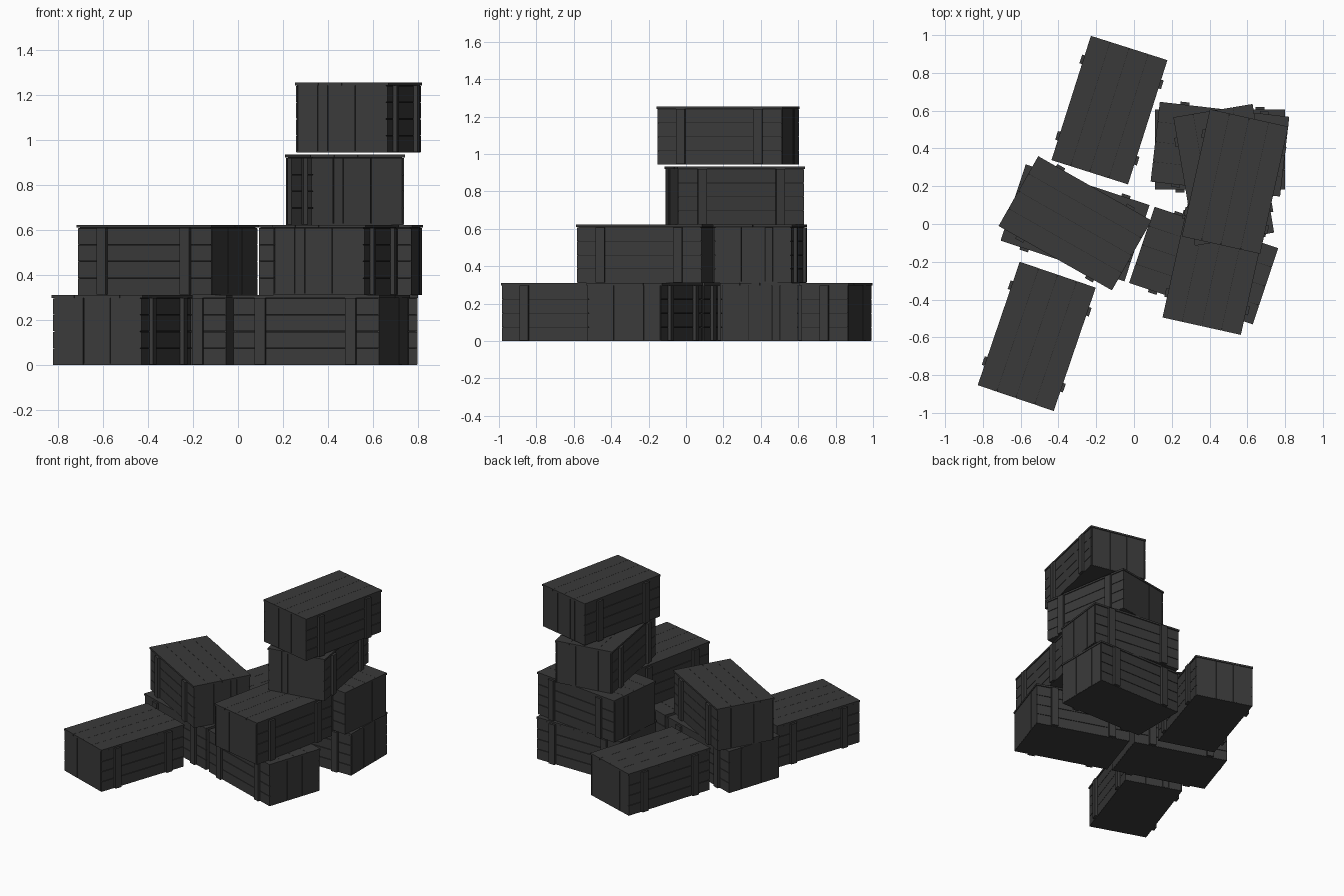
import bpy, bmesh
from math import radians
from mathutils import Matrix, Vector

cube = bpy.data.objects.get("Cube")
if cube:
    bpy.data.objects.remove(cube, do_unlink=True)


def make_material(name, rgb):
    mat = bpy.data.materials.new(name)
    mat.use_nodes = True
    mat.diffuse_color = (*rgb, 1)
    mat.node_tree.nodes["Principled BSDF"].inputs["Base Color"].default_value = (*rgb, 1)
    return mat


wood = make_material("charcoal wood", (0.042, 0.042, 0.042))
gap = make_material("dark gaps", (0.012, 0.012, 0.012))

L, W, H = 0.69, 0.425, 0.311     # lid footprint and overall height
BL, BW = L - 0.008, W - 0.008    # boarded body footprint
LID = 0.014                      # lid thickness
T, G = 0.007, 0.003              # board thickness and gap


def box(bm, x, y, z, material=0):
    """Add a box spanning the given (min, max) pairs."""
    lo, hi = Vector((x[0], y[0], z[0])), Vector((x[1], y[1], z[1]))
    mat = Matrix.Translation((lo + hi) / 2) @ Matrix.Diagonal((*(hi - lo), 1))
    verts = bmesh.ops.create_cube(bm, size=1, matrix=mat)["verts"]
    for f in {f for v in verts for f in v.link_faces}:
        f.material_index = material


def crate_mesh():
    bm = bmesh.new()
    top = H - LID
    # dark core that shows through the gaps, and the base board
    box(bm, (-BL/2 + T, BL/2 - T), (-BW/2 + T, BW/2 - T), (0.004, H - 0.004), 1)
    box(bm, (-BL/2 + 0.001, BL/2 - 0.001), (-BW/2 + 0.001, BW/2 - 0.001), (0, 0.006))
    for s in (-1, 1):
        # four horizontal boards on each long side
        rows = 4
        for i in range(rows):
            y = sorted((s * BW/2, s * (BW/2 - T)))
            box(bm, (-BL/2, BL/2), y, (i * top / rows + G/2, (i + 1) * top / rows - G/2))
        # two upright battens on each long side
        for x in (-0.212, 0.212):
            y = sorted((s * (BW/2 - 0.002), s * (W/2 + 0.014)))
            box(bm, (x - 0.024, x + 0.024), y, (0.002, top))
        # upright boards on each short end
        cuts = [-0.5, -0.15, 0.16, 0.27, 0.5]
        for i, (a, b) in enumerate(zip(cuts, cuts[1:])):
            out = BL/2 + (0.002 if i == 2 else 0)
            x = sorted((s * out, s * (BL/2 - T)))
            inner = BW - 2 * T
            box(bm, x, (a * inner + G/2, b * inner - G/2), (0.002, top))
    # lid made of four close-fitting boards
    n = 4
    for i in range(n):
        y0 = -W/2 + i * W / n
        box(bm, (-L/2, L/2), (y0 + 0.0006 * (i > 0), y0 + W/n - 0.0006 * (i < n - 1)),
            (top + 0.001, H))
    mesh = bpy.data.meshes.new("crate")
    bm.to_mesh(mesh)
    bm.free()
    for m in (wood, gap):
        mesh.materials.append(m)
    return mesh


# placement of each crate: x, y, z, turn in degrees
crates = {
    "crate_back_single": (-0.13, 0.603, 0, 72.4),
    "crate_front_single": (-0.515, -0.595, 0, 71.2),
    "crate_middle_lower": (-0.312, 0.006, 0, -18.2),
    "crate_middle_upper": (-0.312, 0.004, H, -29.6),
    "crate_front_stack_lower": (0.369, -0.22, 0, -18.5),
    "crate_front_stack_upper": (0.433, -0.204, H, 77.5),
    "crate_tower_first": (0.455, 0.394, 0, 0),
    "crate_tower_second": (0.455, 0.396, H, -6.6),
    "crate_tower_third": (0.475, 0.26, 2 * H, 99.5),
    "crate_tower_top": (0.535, 0.225, 0.943, 77.5),
}
mesh = crate_mesh()
for name, (x, y, z, turn) in crates.items():
    ob = bpy.data.objects.new(name, mesh)
    ob.location = (x, y, z)
    ob.rotation_euler.z = radians(turn)
    bpy.context.scene.collection.objects.link(ob)
